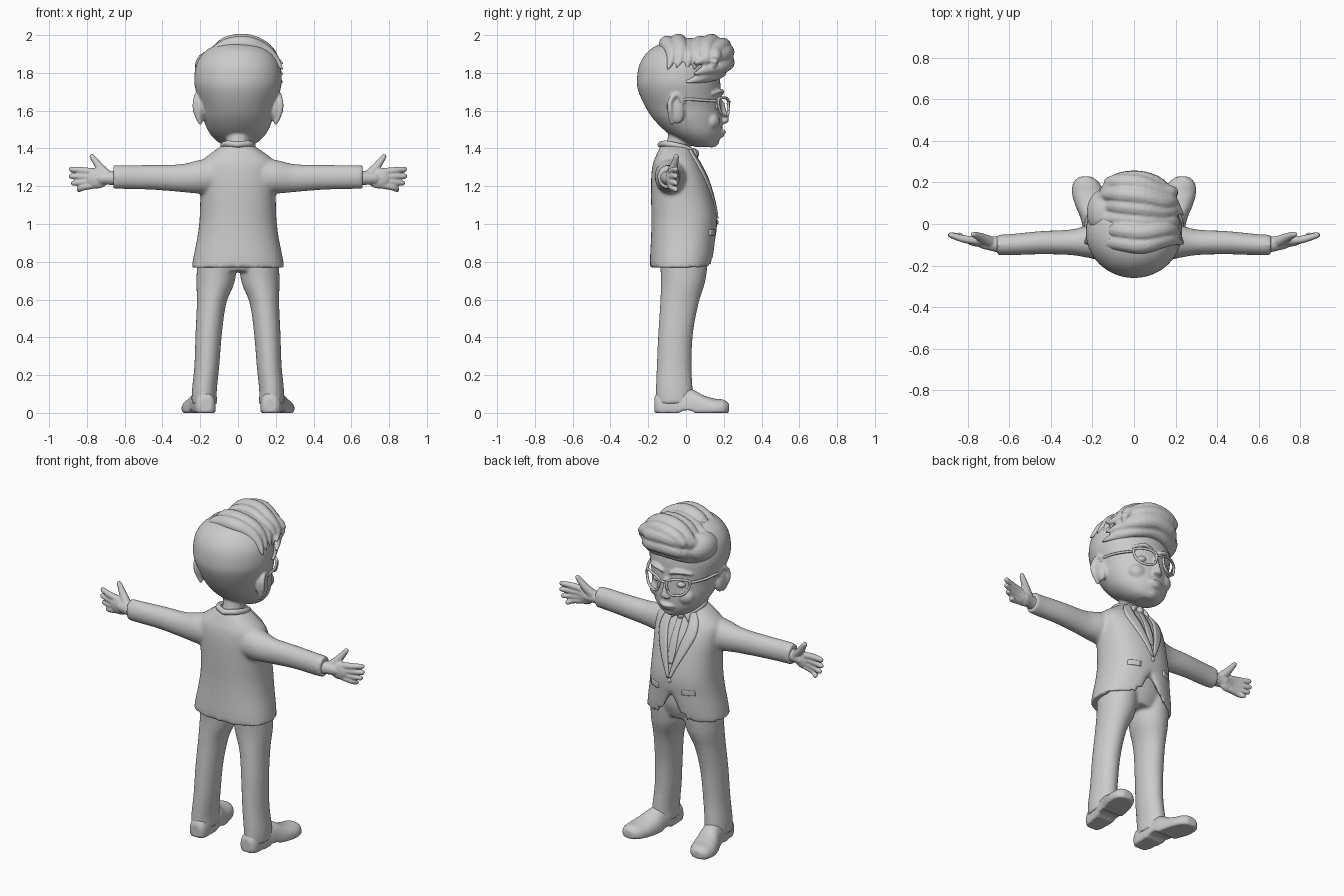
import bpy, bmesh, math
from mathutils import Vector, Matrix

cube = bpy.data.objects.get("Cube")
if cube:
    bpy.data.objects.remove(cube, do_unlink=True)

GREY = (0.6, 0.6, 0.6, 1)
clay = bpy.data.materials.new("clay grey")
clay.use_nodes = True
clay.diffuse_color = GREY
clay.node_tree.nodes["Principled BSDF"].inputs["Base Color"].default_value = GREY


def smooth_rows(rows, steps=4):
    """Catmull-Rom interpolation of number rows."""
    out, last = [], len(rows) - 1
    for i in range(last):
        a, b, c, d = (rows[max(0, min(last, i + k))] for k in (-1, 0, 1, 2))
        for s in range(steps):
            t = s / steps
            out.append([q + t / 2 * (r - p + t * (2*p - 5*q + 4*r - w + t * (3*(q - r) + w - p)))
                        for p, q, r, w in zip(a, b, c, d)])
    return out + [list(rows[-1])]


def skin(bm, rings):
    loops = [[bm.verts.new(p) for p in ring] for ring in rings]
    n = len(loops[0])
    for a, b in zip(loops, loops[1:]):
        for i in range(n):
            bm.faces.new((a[i], a[(i + 1) % n], b[(i + 1) % n], b[i]))
    bm.faces.new(loops[0][::-1])
    bm.faces.new(loops[-1])


def sweep(bm, rows, axis="z", power=2, n=32, shape=None):
    """Rows are (station, centre a, centre b, radius a, radius b)."""
    rings = []
    for t, ca, cb, ra, rb in smooth_rows(rows):
        ring = []
        for i in range(n):
            ang = 2 * math.pi * i / n
            c, s = math.cos(ang), math.sin(ang)
            a = ca + ra * math.copysign(abs(c) ** (2 / power), c)
            b = cb + rb * math.copysign(abs(s) ** (2 / power), s)
            p = {"x": (t, a, b), "y": (a, t, b), "z": (a, b, t)}[axis]
            ring.append(shape(*p) if shape else p)
        rings.append(ring)
    skin(bm, rings)


def tube(bm, points, radii, n=12):
    rows = smooth_rows([(*p, r) for p, r in zip(points, radii)])
    pts = [Vector(r[:3]) for r in rows]
    rings = []
    for i, p in enumerate(pts):
        d = pts[min(i + 1, len(pts) - 1)] - pts[max(i - 1, 0)]
        turn = Vector((0, 0, 1)).rotation_difference(d)
        r = max(rows[i][3], 0.002)
        rings.append([p + turn @ Vector((r * math.cos(k * math.tau / n), r * math.sin(k * math.tau / n), 0))
                      for k in range(n)])
    skin(bm, rings)
    for p, r in ((pts[0], rows[0][3]), (pts[-1], rows[-1][3])):
        ball(bm, p, (max(r, 0.002),) * 3, 8)


def ball(bm, centre, size, seg=24, tilt=0):
    m = Matrix.Translation(centre) @ Matrix.Rotation(tilt, 4, "X") @ Matrix.Diagonal((*size, 1))
    bmesh.ops.create_uvsphere(bm, u_segments=seg, v_segments=seg // 2, radius=1, matrix=m)


def mirror(bm):
    copy = bmesh.ops.duplicate(bm, geom=bm.verts[:] + bm.edges[:] + bm.faces[:])["geom"]
    bmesh.ops.scale(bm, vec=(-1, 1, 1), verts=[g for g in copy if isinstance(g, bmesh.types.BMVert)])


def finish(name, bm, voxel=0, relax=0):
    bmesh.ops.recalc_face_normals(bm, faces=bm.faces)
    for f in bm.faces:
        f.smooth = True
    mesh = bpy.data.meshes.new(name)
    bm.to_mesh(mesh)
    bm.free()
    mesh.materials.append(clay)
    ob = bpy.data.objects.new(name, mesh)
    bpy.context.collection.objects.link(ob)
    if voxel:
        mod = ob.modifiers.new("blend", "REMESH")
        mod.mode, mod.voxel_size, mod.use_smooth_shade = "VOXEL", voxel, True
    if relax:
        mod = ob.modifiers.new("relax", "SMOOTH")
        mod.iterations = relax
    return ob


# Jacket with sleeves, split at the front hem
torso = [(.77, 0, -.025, .245, .165), (.83, 0, -.02, .235, .17), (.93, 0, -.013, .215, .172),
         (1.03, 0, -.01, .203, .173), (1.15, 0, -.022, .2, .163), (1.25, 0, -.037, .205, .147),
         (1.32, 0, -.05, .2, .125), (1.37, 0, -.055, .15, .1), (1.42, 0, -.055, .075, .075)]


def hem(x, y, z):
    if y > 0:
        z += max(0, .95 - z) * .85 * math.exp(-(x / .05) ** 2)
    return x, y, z


bm = bmesh.new()
sweep(bm, [(.08, -.08, 1.255, .08, .1), (.2, -.083, 1.25, .082, .09), (.3, -.088, 1.243, .062, .074),
           (.45, -.09, 1.247, .056, .066), (.6, -.1, 1.248, .051, .063), (.66, -.1, 1.248, .05, .062)], "x")
mirror(bm)
sweep(bm, torso, power=2.3, n=64, shape=hem)
finish("jacket", bm, .01, 6)

# Trousers
bm = bmesh.new()
sweep(bm, [(.05, .178, -.06, .068, .1), (.12, .178, -.062, .066, .098), (.25, .165, -.063, .066, .092),
           (.42, .155, -.055, .07, .092), (.58, .14, -.035, .078, .102), (.7, .118, -.015, .102, .118),
           (.84, .11, -.01, .105, .13)])
mirror(bm)
sweep(bm, [(.75, 0, -.015, .13, .11), (.84, 0, -.015, .2, .14), (.96, 0, -.015, .17, .14)])
finish("trousers", bm, .01, 5)

# Shoes with a raised arch
def sole(x, y, z):
    return x, y, max(z, .014 if -.03 < y < .04 else 0)


bm = bmesh.new()
sweep(bm, [(-.168, .172, .04, .03, .04), (-.145, .173, .035, .052, .075), (-.06, .178, .03, .06, .095),
           (.03, .19, .025, .068, .1), (.09, .207, .022, .076, .072), (.15, .222, .022, .077, .054),
           (.2, .23, .022, .062, .048), (.228, .233, .025, .03, .025)], "y", 2.2, shape=sole)
mirror(bm)
finish("shoes", bm, .008, 3)

# Hands
bm = bmesh.new()
tube(bm, [(.63, -.1, 1.243), (.68, -.095, 1.243), (.73, -.085, 1.242)], [.042, .036, .034])
ball(bm, (.745, -.083, 1.24), (.062, .026, .052))
for z0, x1, z1 in ((1.275, .89, 1.29), (1.25, .892, 1.253), (1.228, .88, 1.216), (1.208, .85, 1.182)):
    tube(bm, [(.76, -.08, z0), (.82, -.072, (z0 + z1) / 2), (x1 - .008, -.053, z1)], [.02, .0185, .014])
tube(bm, [(.695, -.085, 1.26), (.735, -.065, 1.305), (.773, -.05, 1.358)], [.028, .022, .014])
mirror(bm)
finish("hands", bm, .005, 3)

# Head, neck, ears, nose and lips in one blended skin
bm = bmesh.new()
tube(bm, [(.2, -.075, 1.535), (.225, -.085, 1.6), (.225, -.082, 1.655), (.215, -.045, 1.685),
          (.21, -.015, 1.645)], [.012, .014, .014, .013, .01])
ball(bm, (.2, -.055, 1.605), (.026, .045, .075), tilt=.2)
ball(bm, (.085, .135, 1.545), (.06, .045, .05))
tube(bm, [(.03, .193, 1.69), (.08, .188, 1.705), (.14, .145, 1.69)], [.009, .012, .006])
tube(bm, [(0, .205, 1.487), (.022, .2, 1.489), (.045, .187, 1.483)], [.009, .009, .004])
ball(bm, (.016, .205, 1.545), (.014, .016, .013))
mirror(bm)
sweep(bm, [(1.408, 0, .1, .05, .05), (1.43, 0, .08, .1, .09), (1.48, 0, .047, .15, .142),
           (1.55, 0, .012, .182, .18), (1.62, 0, -.013, .198, .202), (1.7, 0, -.033, .222, .218),
           (1.76, 0, -.04, .232, .22), (1.84, 0, -.043, .222, .205), (1.9, 0, -.045, .188, .168),
           (1.94, 0, -.045, .135, .12), (1.965, 0, -.045, .06, .05)], n=48)
tube(bm, [(0, .19, 1.64), (0, .2, 1.59), (0, .207, 1.552)], [.014, .016, .022])
tube(bm, [(-.03, .19, 1.47), (0, .194, 1.466), (.03, .19, 1.47)], [.005, .009, .005])
ball(bm, (0, .135, 1.44), (.05, .042, .035))
tube(bm, [(0, -.06, 1.35), (0, -.04, 1.43), (0, -.01, 1.54)], [.072, .062, .08])
finish("head", bm, .007, 4)

# Eyes
bm = bmesh.new()
ball(bm, (.078, .15, 1.622), (.03, .034, .022))
mirror(bm)
finish("eyes", bm)

# Glasses: two rims, bridge and temples
bm = bmesh.new()
rim = [(.025, 1.65), (.03, 1.6), (.055, 1.572), (.105, 1.575), (.135, 1.605), (.145, 1.66), (.085, 1.668)]
loop = [(x, .226 - 2.6 * x * x, z) for x, z in rim + rim[:2]]
tube(bm, loop, [.0075] * len(loop), 8)
tube(bm, [(.142, .172, 1.65), (.19, .09, 1.655), (.212, 0, 1.66), (.21, -.05, 1.64)], [.0075] * 4, 8)
mirror(bm)
tube(bm, [(-.028, .222, 1.638), (0, .23, 1.645), (.028, .222, 1.638)], [.007] * 3, 8)
finish("glasses", bm)

# Hair: side volume, locks combed across the crown, and a front quiff
bm = bmesh.new()
ball(bm, (-.14, .055, 1.835), (.088, .115, .085))
for k in range(6):
    y, lift = -.1 + .058 * k, .012 * math.sin(k * 2.1)
    sway = .012 * (k - 2)
    tube(bm, [(-.13 + .012 * (k % 2), y + .01, 1.9), (-.06, y + .01, 1.94 + lift), (.04, y, 1.953 + lift),
              (.13, y - sway, 1.92 + lift), (.19, y - sway, 1.875), (.235 - .01 * k, y - sway - .02, 1.82 + lift)],
         [.03, .042, .044, .042, .028, .006])
for z, out, r in ((1.9, .212, .045), (1.845, .213, .045), (1.8, .18, .036)):
    tube(bm, [(-.15, out - .1, z - .03), (-.09, out - .02, z), (.02, out, z + .01), (.12, out - .03, z - .01),
              (.19, out - .11, z - .03), (.235, out - .17, z - .05)], [.035, r, r, r * .9, .026, .006])
tube(bm, [(.13, .14, 1.79), (.19, .08, 1.775), (.225, -.02, 1.75)], [.03, .024, .006])
finish("hair", bm, .007, 2)


# Plates that follow the chest
def front_y(x, z):
    rows = smooth_rows(torso)
    lo, hi = next((a, b) for a, b in zip(rows, rows[1:]) if b[0] >= z)
    t = (z - lo[0]) / (hi[0] - lo[0])
    cy, rx, ry = (lo[i] + t * (hi[i] - lo[i]) for i in (2, 3, 4))
    return cy + ry * max(0, 1 - abs(x / rx) ** 2.3) ** (1 / 2.3)


def plate(name, rows, gap, thick, both=True):
    """Rows are (inner x, outer x, z)."""
    bm = bmesh.new()
    grid = []
    for a, b, z in smooth_rows(rows):
        xs = [a + (b - a) * i / 4 for i in range(5)]
        grid.append([bm.verts.new((x, front_y(x, z) + gap, z)) for x in xs])
    for p, q in zip(grid, grid[1:]):
        for i in range(4):
            bm.faces.new((p[i], p[i + 1], q[i + 1], q[i]))
    bmesh.ops.recalc_face_normals(bm, faces=bm.faces)
    bmesh.ops.solidify(bm, geom=bm.faces[:], thickness=thick)
    if both:
        mirror(bm)
    return finish(name, bm)


plate("lapels", [(.055, .085, 1.395), (.062, .115, 1.35), (.062, .125, 1.3), (.05, .115, 1.25),
                 (.032, .08, 1.17), (.012, .04, 1.09), (0, .012, 1.03)], .009, .016)
plate("tie", [(-.014, .014, 1.37), (-.018, .018, 1.28), (-.022, .022, 1.19), (-.012, .012, 1.11)], .006, .012, False)
plate("pocket_flaps", [(.08, .15, .97), (.08, .152, .94)], .005, .01)

# Collar, tie knot and button
bm = bmesh.new()
tube(bm, [(0, -.135, 1.42), (.055, -.11, 1.425), (.078, -.05, 1.415), (.06, .015, 1.395), (.02, .045, 1.375)],
     [.017, .017, .017, .017, .008])
tube(bm, [(.022, .04, 1.39), (.045, .045, 1.37), (.055, .06, 1.345)], [.014, .016, .004])
mirror(bm)
finish("collar", bm, .006, 2)
bm = bmesh.new()
ball(bm, (0, .05, 1.372), (.022, .02, .024))
finish("tie_knot", bm)
bm = bmesh.new()
ball(bm, (0, front_y(0, 1.01), 1.01), (.013, .008, .013))
finish("button", bm)
